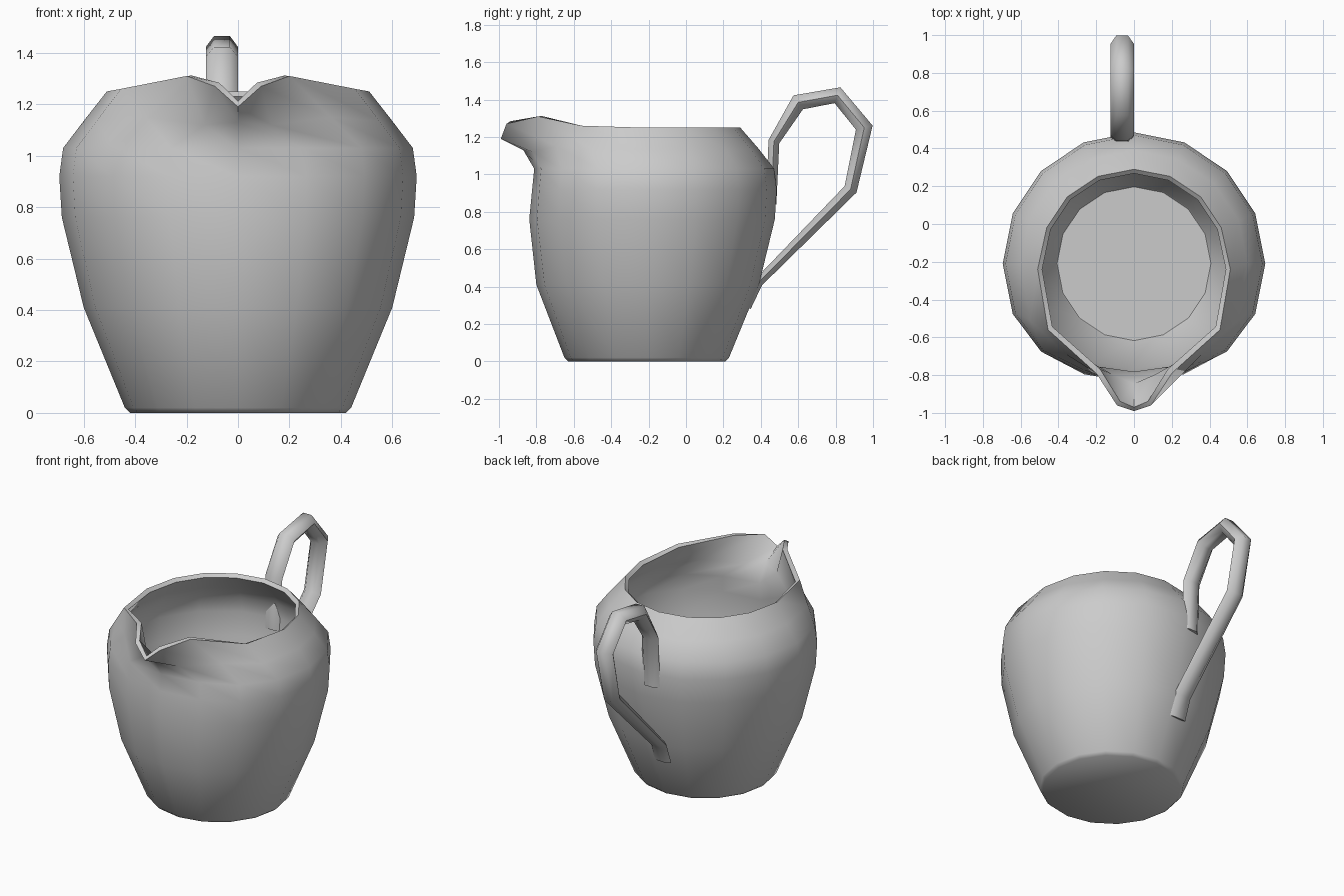
import bpy, bmesh, math
from mathutils import Vector

if "Cube" in bpy.data.objects:
    bpy.data.objects.remove(bpy.data.objects["Cube"])

clay = bpy.data.materials.new("grey_glaze")
clay.use_nodes = True
clay.diffuse_color = (0.6, 0.6, 0.6, 1)
clay.node_tree.nodes["Principled BSDF"].inputs["Base Color"].default_value = (0.6, 0.6, 0.6, 1)

CENTRE_Y = -0.21


def loft(name, rings, cap_start=True, cap_end=True):
    """Skin a list of closed rings into a mesh object."""
    bm = bmesh.new()
    loops = [[bm.verts.new(p) for p in ring] for ring in rings]
    for a, b in zip(loops, loops[1:]):
        for i in range(len(a)):
            j = (i + 1) % len(a)
            bm.faces.new((a[i], a[j], b[j], b[i]))
    if cap_start:
        bm.faces.new(loops[0][::-1])
    if cap_end:
        bm.faces.new(loops[-1])
    bmesh.ops.recalc_face_normals(bm, faces=bm.faces)
    mesh = bpy.data.meshes.new(name)
    bm.to_mesh(mesh)
    bm.free()
    mesh.materials.append(clay)
    obj = bpy.data.objects.new(name, mesh)
    bpy.context.collection.objects.link(obj)
    return obj


def smooth(obj, degrees):
    bpy.ops.object.select_all(action='DESELECT')
    obj.select_set(True)
    bpy.context.view_layer.objects.active = obj
    bpy.ops.object.shade_smooth_by_angle(angle=math.radians(degrees))


def body_ring(radius, z, squash=1.0):
    """Sixteen-sided ring, back first, with its front flattened by squash."""
    ring = []
    for i in range(16):
        a = i * math.tau / 16
        y = radius * math.cos(a)
        if y < -0.4:
            y = -0.4 + (y + 0.4) * squash
        ring.append((radius * math.sin(a), CENTRE_Y + y, z))
    return ring


def mirrored(half):
    """Complete a back-to-front half ring across x = 0."""
    return half + [(-x, y, z) for x, y, z in half[-2:0:-1]]


# Jug body: round rings, then a neck and a rim drawn out into the spout
rings = [body_ring(r, z, s) for r, z, s in (
    (0.42, 0, 1), (0.44, 0.02, 1), (0.60, 0.41, 0.95), (0.685, 0.76, 0.8),
    (0.695, 0.92, 0.72), (0.68, 1.03, 0.72))]
neck = body_ring(0.60, 1.135)[:5] + [
    (0.55, -0.51, 1.135), (0.36, -0.69, 1.15), (0.13, -0.82, 1.12), (0, -0.87, 1.13)]
rim = body_ring(0.50, 1.25)[:4] + [
    (0.51, -0.24, 1.25), (0.455, -0.56, 1.26), (0.20, -0.79, 1.31),
    (0.09, -0.96, 1.27), (0, -0.99, 1.19)]
body = loft("jug_body", rings + [mirrored(neck), mirrored(rim)], cap_end=False)
wall = body.modifiers.new("wall", 'SOLIDIFY')
wall.thickness = 0.03
wall.offset = -1
bpy.context.view_layer.objects.active = body
body.select_set(True)
bpy.ops.object.modifier_apply(modifier="wall")
smooth(body, 50)

# Handle: a six-sided tube swept along a bent path (y, z, half thickness)
path = [(0.455, 0.84, 0.028), (0.47, 1.175, 0.03), (0.60, 1.385, 0.045),
        (0.81, 1.423, 0.045), (0.953, 1.25, 0.046), (0.88, 0.92, 0.036),
        (0.385, 0.42, 0.025), (0.335, 0.285, 0.012)]
points = [Vector((-0.0625, y, z)) for y, z, _ in path]
handle_rings = []
for i, (p, (_, _, half)) in enumerate(zip(points, path)):
    before = (p - points[max(i - 1, 0)]).normalized()
    after = (points[min(i + 1, len(points) - 1)] - p).normalized()
    along = (before + after).normalized()
    across = Vector((0, along.z, -along.y))
    handle_rings.append([
        p + Vector((0.0625 * math.cos(k * math.tau / 6), 0, 0))
        + across * half * math.sin(k * math.tau / 6) / 0.866 for k in range(6)])
handle = loft("handle", handle_rings)
smooth(handle, 65)
